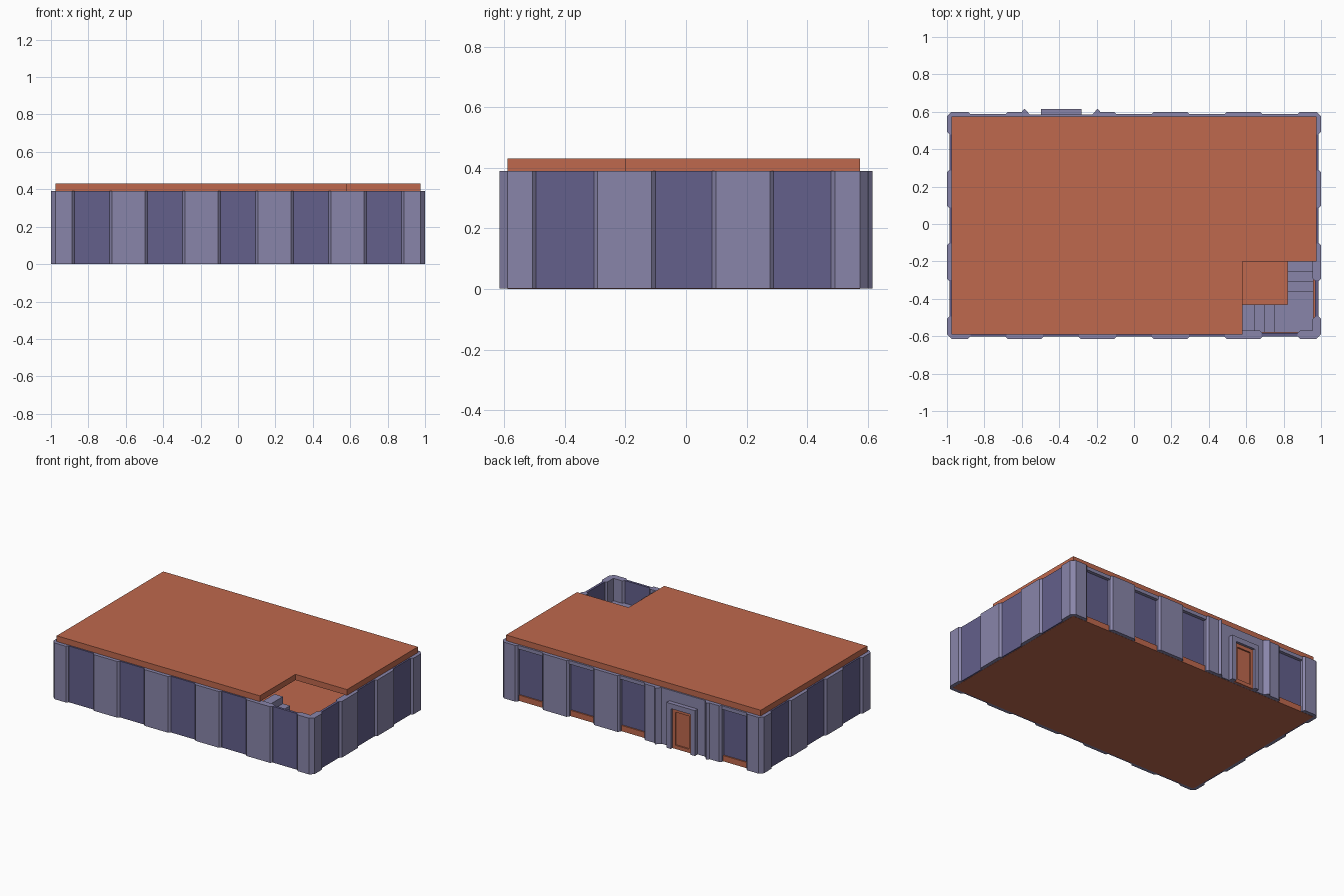
import bpy, bmesh, math

if "Cube" in bpy.data.objects:
    bpy.data.objects.remove(bpy.data.objects["Cube"])

def material(name, rgb):
    m = bpy.data.materials.new(name)
    m.diffuse_color = (*rgb, 1)
    m.use_nodes = True
    m.node_tree.nodes["Principled BSDF"].inputs["Base Color"].default_value = m.diffuse_color
    return m

ORANGE = material("terracotta", (0.52, 0.14, 0.075))
LIGHT = material("light_mauve", (0.25, 0.235, 0.40))
DARK = material("dark_mauve", (0.125, 0.115, 0.26))

def prism(name, pts, z0, z1, mat):
    """Extrude a plan outline from z0 to z1."""
    bm = bmesh.new()
    f = bm.faces.new([bm.verts.new((x, y, z0)) for x, y in pts])
    r = bmesh.ops.extrude_face_region(bm, geom=[f])
    for v in r["geom"]:
        if isinstance(v, bmesh.types.BMVert):
            v.co.z = z1
    bmesh.ops.recalc_face_normals(bm, faces=bm.faces)
    me = bpy.data.meshes.new(name)
    bm.to_mesh(me)
    bm.free()
    me.materials.append(mat)
    ob = bpy.data.objects.new(name, me)
    bpy.context.collection.objects.link(ob)
    return ob

def box(name, x0, x1, y0, y1, z0, z1, mat):
    return prism(name, [(x0, y0), (x1, y0), (x1, y1), (x0, y1)], z0, z1, mat)

TOP = 0.39
CY, HX, HY = -0.0075, 1.0, 0.6075   # wall ring centre and half extents
C, T = 0.013, 0.045                 # pilaster chamfer and thickness

def on_wall(side, u, d):
    """Point at u along a wall and depth d inward from its outer face."""
    return {"front": (u, CY - HY + d), "back": (u, CY + HY - d),
            "left": (-HX + d, u), "right": (HX - d, u)}[side]

def pilaster(side, a, b):
    prof = [(a, C), (a + C, 0), (b - C, 0), (b, C),
            (b, T - C), (b - C, T), (a + C, T), (a, T - C)]
    prism(side + "_pilaster", [on_wall(side, *p) for p in prof], 0.001, TOP, LIGHT)

def panel(side, a, b, d0, d1, z0, z1, mat, name="_panel"):
    prof = [(a, d0), (b, d0), (b, d1), (a, d1)]
    prism(side + name, [on_wall(side, *p) for p in prof], z0, z1, mat)

# Floor and roof slabs, the roof notched over the stairs
box("floor", -0.975, 0.975, -0.59, 0.575, 0, 0.04, ORANGE)
prism("roof", [(-0.975, -0.59), (0.58, -0.59), (0.58, -0.2), (0.975, -0.2),
               (0.975, 0.575), (-0.975, 0.575)], TOP, 0.43, ORANGE)

# Corner posts
corner = [(0.875, 0.5945), (0.888, 0.6075), (0.975, 0.6075), (1, 0.5825),
          (1, 0.5), (0.987, 0.487), (0.968, 0.487), (0.955, 0.5),
          (0.955, 0.5625), (0.888, 0.5625), (0.875, 0.5765)]
for sx in (-1, 1):
    for sy in (-1, 1):
        prism("corner_post", [(sx * x, CY + sy * y) for x, y in corner],
              0.001, TOP, LIGHT)

# Front wall
for i in range(5):
    x = (i - 2) * 0.39
    panel("front", x - 0.097, x + 0.097, 0.014, 0.031, 0.001, TOP, DARK)
for i in range(4):
    x = (i - 1.5) * 0.39
    pilaster("front", x - 0.102, x + 0.102)

# Side walls
for side in ("left", "right"):
    for i in (-1, 0, 1):
        y = CY + i * 0.39
        panel(side, y - 0.097, y + 0.097, 0.014, 0.031, 0.001, TOP, DARK)
    for i in (-0.5, 0.5):
        y = CY + i * 0.39
        pilaster(side, y - 0.102, y + 0.102)

# Back wall: deep panels under a header, slab edge showing below
for i in (-2, 0, 1, 2):
    x = i * 0.39
    panel("back", x - 0.097, x + 0.097, 0.034, 0.046, 0.03, TOP, DARK)
    panel("back", x - 0.097, x + 0.097, 0.012, 0.034, 0.365, TOP, LIGHT, "_header")
for a, b in ((-0.687, -0.58), (-0.2, -0.093), (0.093, 0.297), (0.483, 0.687)):
    pilaster("back", a, b)

# Entrance bay with angled fins
box("entrance_wall", -0.59, -0.19, 0.555, 0.585, 0.001, TOP, LIGHT)
DX = -0.39
for s in (-1, 1):
    fin = [(0.16, 0.578), (0.195, 0.616), (0.21, 0.602), (0.18, 0.57)]
    prism("entrance_fin", [(DX + s * x, y) for x, y in fin], 0.001, TOP, LIGHT)
    # Door frame jambs
    xs = sorted((DX + s * 0.075, DX + s * 0.108))
    box("door_jamb", xs[0], xs[1], 0.58, 0.615, 0.001, 0.315, LIGHT)
box("door_lintel", DX - 0.108, DX + 0.108, 0.58, 0.615, 0.28, 0.315, LIGHT)

# Door leaf with raised border
box("door_leaf", DX - 0.075, DX + 0.075, 0.58, 0.588, 0.001, 0.28, ORANGE)
for s in (-1, 1):
    xs = sorted((DX + s * 0.053, DX + s * 0.075))
    box("door_stile", xs[0], xs[1], 0.585, 0.598, 0.001, 0.28, ORANGE)
for z in (0.001, 0.255):
    box("door_rail", DX - 0.053, DX + 0.053, 0.585, 0.598, z, z + 0.025, ORANGE)

# L-shaped stairs: up along the right wall, landing, then along the front wall
RISE = 0.39 / 8
ys = [-0.2, -0.25, -0.305, -0.36]
for i in range(3):
    box("lower_step", 0.82, 0.96, ys[i + 1], ys[i], 0.03, 0.04 + RISE * (i + 1), LIGHT)
prism("stair_landing", [(0.75, -0.58), (0.96, -0.58), (0.96, -0.36), (0.82, -0.36),
                        (0.82, -0.43), (0.75, -0.43)], 0.03, 0.04 + RISE * 4, LIGHT)
xs = [0.75, 0.70, 0.645, 0.58]
for i in range(3):
    box("upper_step", xs[i + 1], xs[i], -0.58, -0.43, 0.03, 0.04 + RISE * (i + 5), LIGHT)
